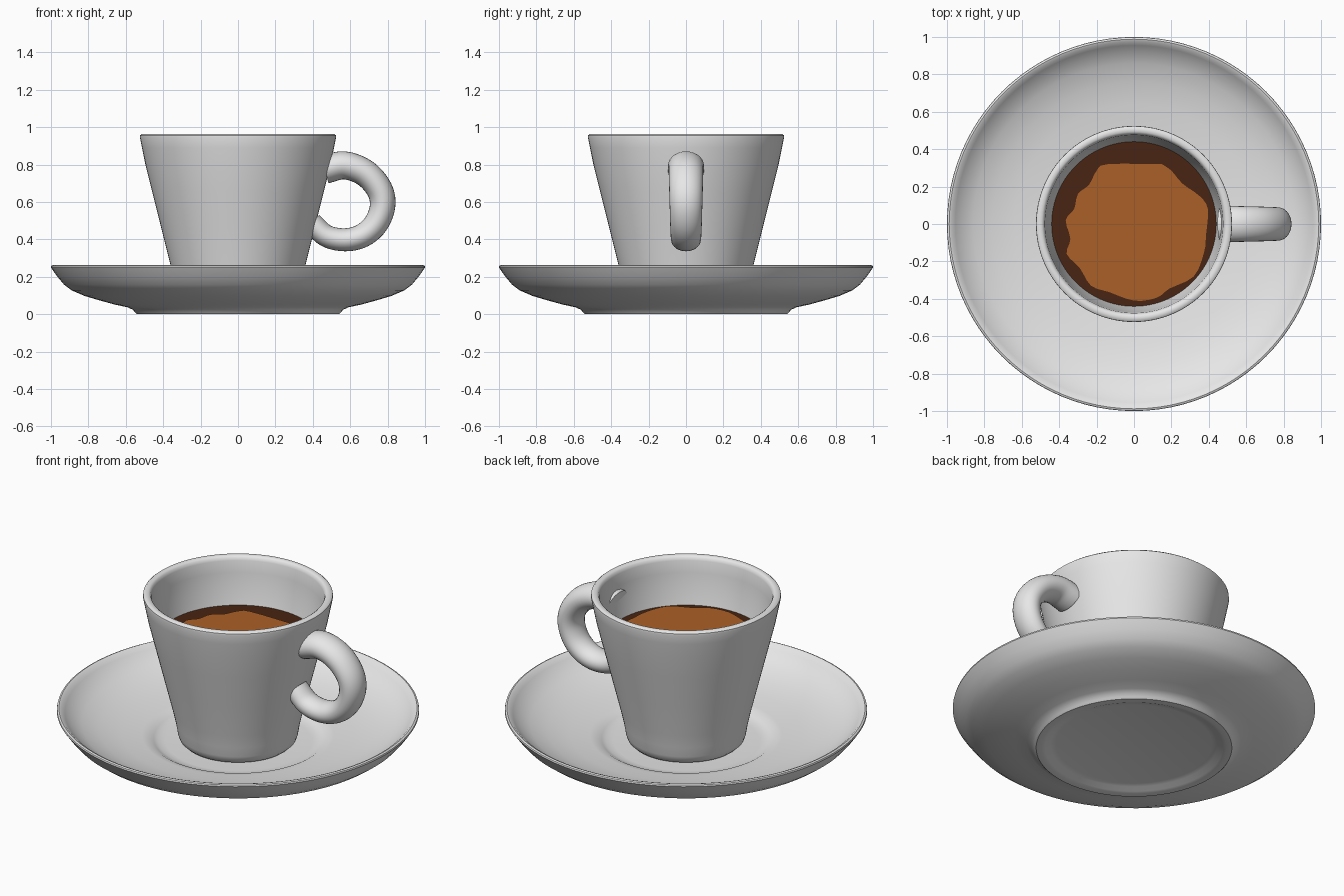
import bpy
import bmesh
import math
from mathutils import Vector

cube = bpy.data.objects.get("Cube")
if cube:
    bpy.data.objects.remove(cube, do_unlink=True)


def material(name, colour):
    mat = bpy.data.materials.new(name)
    mat.use_nodes = True
    mat.diffuse_color = (*colour, 1)
    mat.node_tree.nodes["Principled BSDF"].inputs["Base Color"].default_value = (*colour, 1)
    return mat


porcelain = material("porcelain white", (0.8, 0.8, 0.8))
coffee_brown = material("dark coffee", (0.065, 0.018, 0.006))
crema_brown = material("crema brown", (0.41, 0.117, 0.021))


def finish(name, bm, mat, angle=40):
    """Turn a bmesh into a smooth shaded object with sharp creases."""
    bmesh.ops.remove_doubles(bm, verts=bm.verts, dist=1e-5)
    bmesh.ops.recalc_face_normals(bm, faces=bm.faces)
    mesh = bpy.data.meshes.new(name)
    bm.to_mesh(mesh)
    bm.free()
    mesh.materials.append(mat)
    mesh.shade_smooth()
    mesh.set_sharp_from_angle(angle=math.radians(angle))
    obj = bpy.data.objects.new(name, mesh)
    bpy.context.collection.objects.link(obj)
    return obj


def skin(bm, rings, closed=False):
    """Bridge successive vertex rings with quads."""
    pairs = list(zip(rings, rings[1:]))
    if closed:
        pairs.append((rings[-1], rings[0]))
    for a, b in pairs:
        for i in range(len(a)):
            j = (i + 1) % len(a)
            bm.faces.new((a[i], a[j], b[j], b[i]))


def lathe(name, profile, mat, segments=96):
    """Revolve a radius/height profile around the z axis."""
    bm = bmesh.new()
    rings = []
    for r, z in profile:
        angles = [math.tau * i / segments for i in range(segments)]
        rings.append([bm.verts.new((r * math.cos(a), r * math.sin(a), z)) for a in angles])
    skin(bm, rings)
    return finish(name, bm, mat)


def spline(points, steps):
    """Catmull-Rom curve through the points."""
    pts = [Vector(p) for p in points]
    pts = [2 * pts[0] - pts[1]] + pts + [2 * pts[-1] - pts[-2]]
    out = []
    for p0, p1, p2, p3 in zip(pts, pts[1:], pts[2:], pts[3:]):
        for s in range(steps):
            t = s / steps
            out.append(0.5 * (2 * p1 + (p2 - p0) * t + (2 * p0 - 5 * p1 + 4 * p2 - p3) * t**2
                              + (3 * p1 - p0 - 3 * p2 + p3) * t**3))
    return out + [pts[-2]]


# Saucer: recessed foot, curved bowl, rounded lip and a shallow well
lathe("saucer", [
    (0, 0.025), (0.43, 0.025), (0.46, 0.018), (0.49, 0.005), (0.51, 0), (0.54, 0),
    (0.55, 0.01), (0.562, 0.024), (0.59, 0.037), (0.66, 0.052), (0.74, 0.074),
    (0.82, 0.098), (0.89, 0.128), (0.93, 0.158), (0.965, 0.2), (0.99, 0.235),
    (1.0, 0.25), (0.998, 0.259), (0.988, 0.263), (0.975, 0.258), (0.955, 0.238),
    (0.92, 0.206), (0.86, 0.172), (0.76, 0.138), (0.64, 0.113), (0.53, 0.101),
    (0.49, 0.095), (0.465, 0.08), (0.44, 0.069), (0.4, 0.065), (0, 0.065)], porcelain)

# Cup: rounded base, flaring wall and hollow inside
lathe("cup", [
    (0, 0.067), (0.28, 0.067), (0.305, 0.074), (0.323, 0.092), (0.332, 0.12),
    (0.342, 0.18), (0.36, 0.26), (0.41, 0.46), (0.46, 0.66), (0.495, 0.8),
    (0.513, 0.89), (0.524, 0.945), (0.523, 0.957), (0.513, 0.965), (0.493, 0.965),
    (0.482, 0.957), (0.476, 0.94), (0.47, 0.87), (0.46, 0.78), (0.437, 0.67),
    (0.38, 0.44), (0.32, 0.2), (0.28, 0.13), (0, 0.12)], porcelain)

# Handle: tapered oval tube with flat ends sunk into the cup wall
bm = bmesh.new()
path = spline([(0.465, 0.775), (0.57, 0.796), (0.68, 0.755), (0.755, 0.67), (0.773, 0.58),
               (0.738, 0.485), (0.665, 0.42), (0.57, 0.398), (0.47, 0.42), (0.394, 0.49)], 5)
rings = []
for i, p in enumerate(path):
    t = (path[min(i + 1, len(path) - 1)] - path[max(i - 1, 0)]).normalized()
    f = i / (len(path) - 1)
    deep, wide = 0.077 - 0.02 * f, 0.098 - 0.024 * f
    ring = []
    for k in range(28):
        a = math.tau * k / 28
        d = deep * math.cos(a)
        ring.append(bm.verts.new((p.x - t.y * d, wide * math.sin(a), p.y + t.x * d)))
    rings.append(ring)
skin(bm, rings)
bm.faces.new(rings[0])
bm.faces.new(rings[-1])
finish("handle", bm, porcelain)

# Coffee surface
lathe("coffee", [(0, 0.685), (0.442, 0.685)], coffee_brown)

# Crema: thin plate with an uneven outline
outline = [(0.15, 0.32), (-0.14, 0.32), (-0.2, 0.285), (-0.24, 0.21), (-0.3, 0.16),
           (-0.32, 0.08), (-0.365, 0.02), (-0.34, -0.08), (-0.36, -0.16), (-0.29, -0.235),
           (-0.23, -0.33), (-0.13, -0.365), (0, -0.41), (0.12, -0.395), (0.19, -0.345),
           (0.32, -0.28), (0.375, -0.15), (0.385, -0.06), (0.395, 0.08), (0.35, 0.15),
           (0.26, 0.215), (0.2, 0.285)]
bm = bmesh.new()
edge = spline(outline + outline[:1], 3)[:-1]
low, high = [[bm.verts.new((p.x, p.y, z)) for p in edge] for z in (0.686, 0.692)]
skin(bm, [low, high])
bm.faces.new(low)
bm.faces.new(high)
finish("crema", bm, crema_brown)
